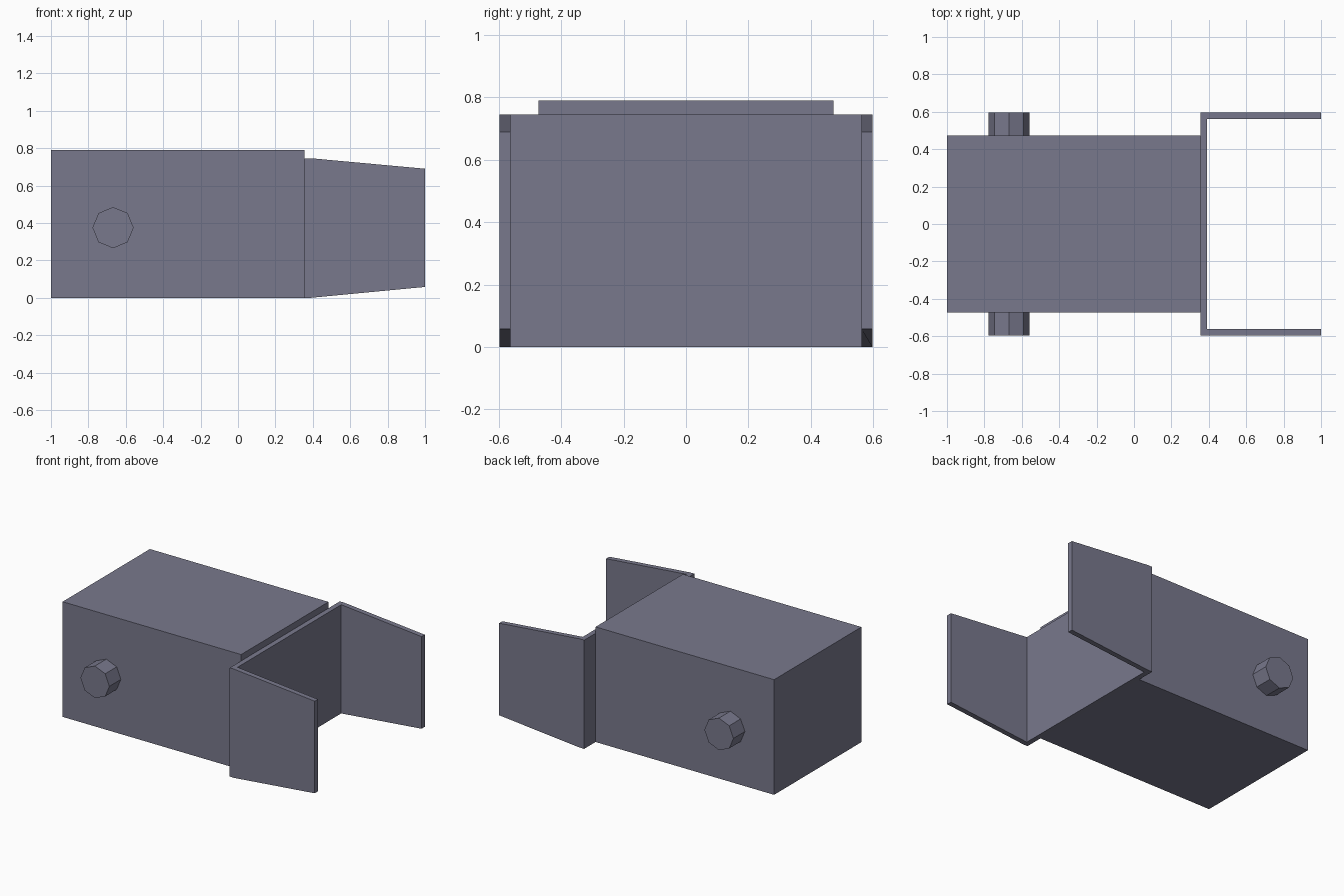
import bpy
import bmesh
import math
from mathutils import Matrix

cube = bpy.data.objects.get("Cube")
if cube:
    bpy.data.objects.remove(cube, do_unlink=True)

# Single slate grey finish
COLOR = (0.19, 0.19, 0.265, 1.0)
slate = bpy.data.materials.new("slate_grey")
slate.use_nodes = True
slate.diffuse_color = COLOR
bsdf = next(n for n in slate.node_tree.nodes if n.type == 'BSDF_PRINCIPLED')
bsdf.inputs["Base Color"].default_value = COLOR
bsdf.inputs["Roughness"].default_value = 0.8


def finish(name, bm):
    """Turn a bmesh into a flat-shaded named object."""
    bmesh.ops.recalc_face_normals(bm, faces=bm.faces)
    mesh = bpy.data.meshes.new(name)
    bm.to_mesh(mesh)
    bm.free()
    mesh.materials.append(slate)
    obj = bpy.data.objects.new(name, mesh)
    bpy.context.collection.objects.link(obj)
    return obj


def prism(name, outline, bottom, top):
    """Extrude a plan outline; bottom and top heights depend on x."""
    bm = bmesh.new()
    low = [bm.verts.new((x, y, bottom(x))) for x, y in outline]
    high = [bm.verts.new((x, y, top(x))) for x, y in outline]
    bm.faces.new(low)
    bm.faces.new(high)
    n = len(outline)
    for i in range(n):
        j = (i + 1) % n
        bm.faces.new((low[i], low[j], high[j], high[i]))
    return finish(name, bm)


def pin(name, side):
    """Octagonal pivot pin standing out from one side of the body."""
    inner, outer = 0.46, 0.597
    bm = bmesh.new()
    bmesh.ops.create_cone(
        bm, cap_ends=True, segments=8, radius1=0.11, radius2=0.11,
        depth=outer - inner,
        matrix=Matrix.Translation((-0.668, side * (inner + outer) / 2, 0.375))
        @ Matrix.Rotation(math.pi / 2, 4, 'X'))
    return finish(name, bm)


# Main block
X0, X1, W = -1.0, 0.355, 0.473
prism("body", [(X0, -W), (X1, -W), (X1, W), (X0, W)],
      lambda x: 0.0, lambda x: 0.79)

# U-shaped bracket: back wall with two arms that taper toward the open end
XI, Y, YI = 0.39, 0.597, 0.562


def taper(x):
    return max(0.0, (x - XI) / (1.0 - XI))


bracket = [(X1, -Y), (XI, -Y), (1.0, -Y), (1.0, -YI), (XI, -YI),
           (XI, YI), (1.0, YI), (1.0, Y), (XI, Y), (X1, Y)]
prism("bracket", bracket,
      lambda x: 0.058 * taper(x), lambda x: 0.746 - 0.056 * taper(x))

# Side pins
pin("right_pin", -1)
pin("left_pin", 1)
